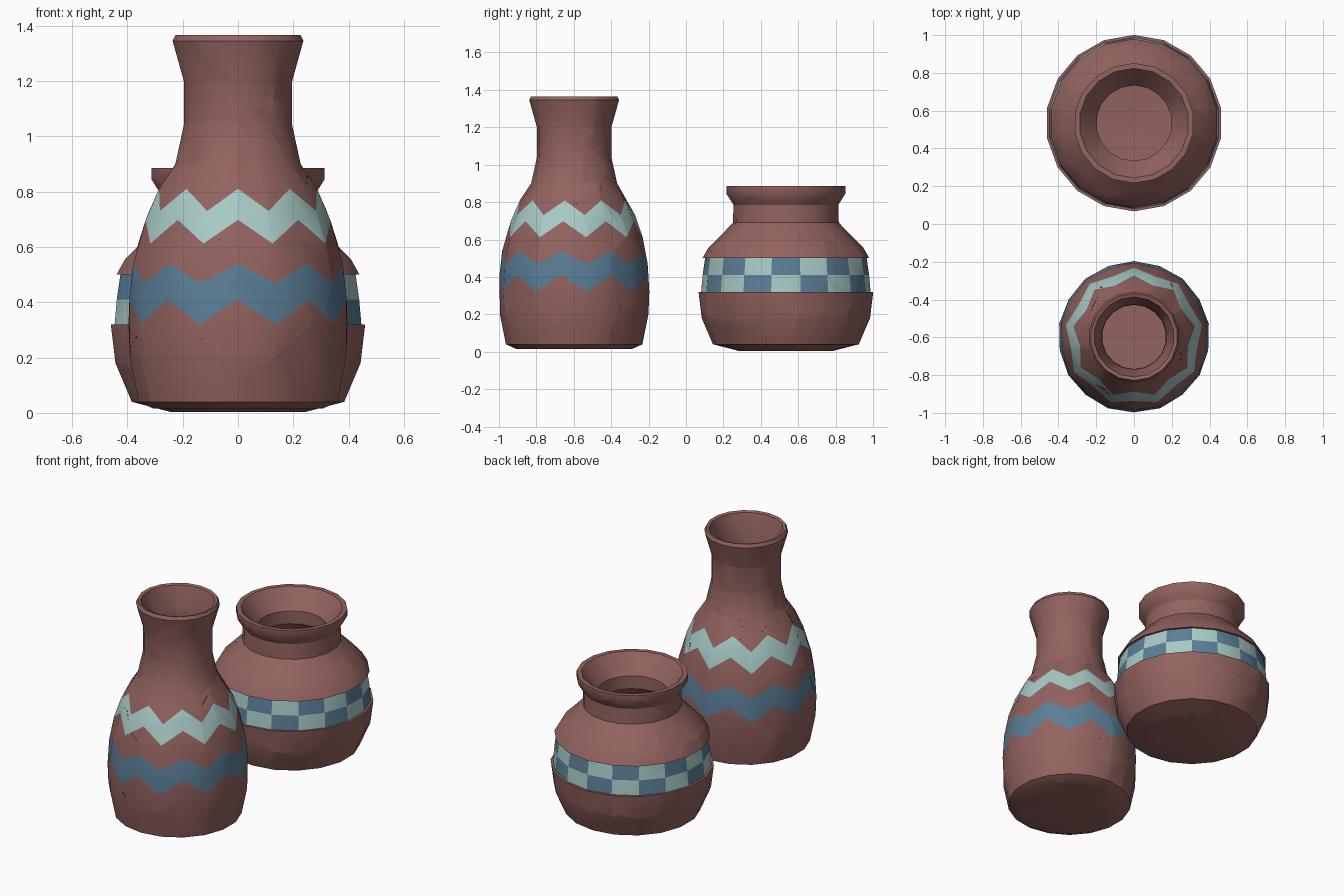
import bpy, bmesh, math, random
from mathutils import Vector

if "Cube" in bpy.data.objects:
    bpy.data.objects.remove(bpy.data.objects["Cube"])

SIDES = 18


def material(name, rgb):
    m = bpy.data.materials.new(name)
    m.diffuse_color = (*rgb, 1)
    m.use_nodes = True
    m.node_tree.nodes["Principled BSDF"].inputs["Base Color"].default_value = m.diffuse_color
    return m


MATS = [material("red_clay", (0.29, 0.125, 0.115)),
        material("pale_glaze", (0.39, 0.59, 0.56)),
        material("blue_glaze", (0.105, 0.21, 0.31))]


def radius_at(profile, z):
    for (r0, z0), (r1, z1) in zip(profile, profile[1:]):
        if z0 <= z <= z1:
            return r0 + (r1 - r0) * (z - z0) / (z1 - z0)
    return profile[-1][0]


# A ring is (peak radius, peak z, valley radius, valley z)
def flat(points):
    return [(r, z, r, z) for r, z in points]


def lathe(rings, colour):
    """Revolve rings; colour(band, side) gives the material slot."""
    bm = bmesh.new()
    grid = []
    for rp, zp, rv, zv in rings:
        row = []
        for j in range(SIDES):
            a = -math.pi / 2 + math.tau * j / SIDES
            r, z = (rp, zp) if j % 2 == 0 else (rv, zv)
            row.append(bm.verts.new((r * math.cos(a), r * math.sin(a), z)))
        grid.append(row)
    for i in range(len(grid) - 1):
        for j in range(SIDES):
            k = (j + 1) % SIDES
            f = bm.faces.new((grid[i][j], grid[i][k], grid[i + 1][k], grid[i + 1][j]))
            f.material_index = colour(i, j)
    bmesh.ops.remove_doubles(bm, verts=bm.verts, dist=1e-5)
    bmesh.ops.recalc_face_normals(bm, faces=bm.faces)
    return bm


def shatter(bm, count, seed):
    """Split the wall into cracked shards that still fit together."""
    rng = random.Random(seed)
    bm.faces.ensure_lookup_table()
    faces = rng.sample(list(bm.faces), count)
    seeds = [f.calc_center_median() + Vector([rng.uniform(-.03, .03) for _ in range(3)])
             for f in faces]
    out = bmesh.new()
    for p in seeds:
        shard = bm.copy()
        for q in sorted(seeds, key=lambda s: (s - p).length)[1:]:
            if not shard.faces:
                break
            bmesh.ops.bisect_plane(shard, geom=shard.verts[:] + shard.edges[:] + shard.faces[:],
                                   plane_co=(p + q) / 2, plane_no=(q - p).normalized(),
                                   dist=1e-6, clear_outer=True)
        tmp = bpy.data.meshes.new("tmp")
        shard.to_mesh(tmp)
        out.from_mesh(tmp)
        shard.free()
        bpy.data.meshes.remove(tmp)
    bm.free()
    return out


def finish(bm, name, y):
    me = bpy.data.meshes.new(name)
    bm.to_mesh(me)
    bm.free()
    for m in MATS:
        me.materials.append(m)
    ob = bpy.data.objects.new(name, me)
    ob.location.y = y
    bpy.context.collection.objects.link(ob)
    bpy.ops.object.select_all(action='DESELECT')
    ob.select_set(True)
    bpy.context.view_layer.objects.active = ob
    bpy.ops.object.shade_smooth_by_angle(angle=math.radians(32))


# Tall vase with two zigzag bands
body = [(.397, .2), (.402, .32), (.40, .40), (.387, .53), (.367, .61),
        (.335, .71), (.29, .81)]
zigzag = [(radius_at(body, p), p, radius_at(body, v), v)
          for p, v in ((.41, .32), (.538, .47), (.698, .612), (.81, .73))]
tall = (flat([(0, .015), (.31, .015), (.365, .04), (.397, .2)]) + zigzag +
        flat([(.23, .9), (.199, 1.04), (.199, 1.2), (.24, 1.345), (.23, 1.366),
              (.212, 1.36), (.172, 1.22), (.17, 1.04), (.2, .9), (.27, .78),
              (.35, .5), (.36, .2), (.3, .06), (0, .06)]))
bm = lathe(tall, lambda i, j: {4: 2, 6: 1}.get(i, 0))
finish(shatter(bm, 50, 4), "tall_vase", -.598)

# Squat pot with a recessed two-row checkered band
squat = flat([(0, .004), (.25, .004), (.39, .04), (.45, .18), (.467, .32),
              (.453, .32), (.445, .41), (.432, .5), (.446, .5), (.415, .555),
              (.34, .63), (.283, .69), (.28, .785), (.318, .845), (.318, .885),
              (.29, .885), (.262, .85), (.2, .77), (.2, .69), (.28, .61),
              (.37, .5), (.38, .25), (.33, .08), (0, .06)])
bm = lathe(squat, lambda i, j: 1 + (i + j + 1) % 2 * 1 - 0 if i in (5, 6) else 0)
for f in bm.faces:
    f.select = False
finish(shatter(bm, 50, 9), "squat_pot", .534)
